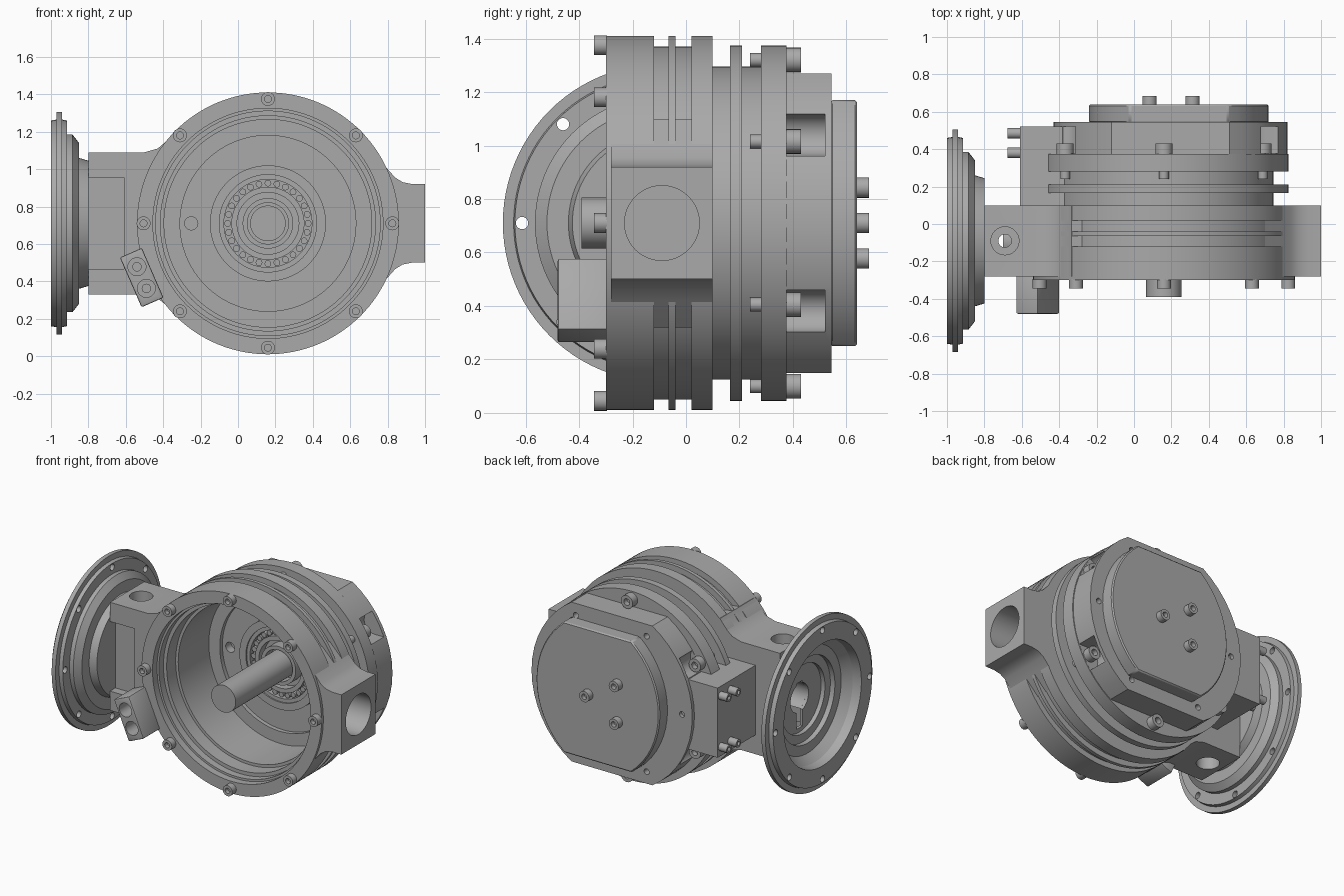
import bpy, bmesh, math
from math import sin, cos, pi, radians
from mathutils import Matrix, Vector

cube = bpy.data.objects.get("Cube")
if cube:
    bpy.data.objects.remove(cube, do_unlink=True)

grey = bpy.data.materials.new("machined grey")
grey.use_nodes = True
grey.diffuse_color = (0.4, 0.4, 0.4, 1)
grey.node_tree.nodes["Principled BSDF"].inputs["Base Color"].default_value = (0.4, 0.4, 0.4, 1)

CX, CZ = 0.16, 0.71      # main axis, running along y
FY = -0.09               # flange axis offset, running along x
AXES = {
    "x": lambda u, v, a: (a, u, v),
    "y": lambda u, v, a: (u, a, v),
    "z": lambda u, v, a: (u, v, a),
}


def finish(name, bm):
    bmesh.ops.remove_doubles(bm, verts=bm.verts, dist=1e-5)
    bmesh.ops.recalc_face_normals(bm, faces=bm.faces)
    mesh = bpy.data.meshes.new(name)
    bm.to_mesh(mesh)
    bm.free()
    obj = bpy.data.objects.new(name, mesh)
    bpy.context.collection.objects.link(obj)
    mesh.materials.append(grey)
    return obj


def lathe(name, profile, u=CX, v=CZ, axis="y", n=96):
    """Revolve a closed loop of (radius, position) points about an axis."""
    bm = bmesh.new()
    place = AXES[axis]
    rings = []
    for k in range(n):
        t = 2 * pi * k / n
        rings.append([bm.verts.new(place(u + r * cos(t), v + r * sin(t), a)) for r, a in profile])
    m = len(profile)
    for k in range(n):
        p, q = rings[k], rings[(k + 1) % n]
        for i in range(m):
            j = (i + 1) % m
            if profile[i][0] == 0 and profile[j][0] == 0:
                continue
            bm.faces.new((p[i], p[j], q[j], q[i]))
    return finish(name, bm)


def cylinder(name, r, a, b, u=CX, v=CZ, axis="y", n=32):
    return lathe(name, [(0, a), (r, a), (r, b), (0, b)], u, v, axis, n)


def ring(name, inner, outer, a, b):
    return lathe(name, [(inner, a), (outer, a), (outer, b), (inner, b)])


def prism(name, outline, a, b):
    """Extrude an (x, z) outline along y."""
    bm = bmesh.new()
    base = bm.faces.new([bm.verts.new((x, a, z)) for x, z in outline])
    out = bmesh.ops.extrude_face_region(bm, geom=[base])
    moved = [e for e in out["geom"] if isinstance(e, bmesh.types.BMVert)]
    bmesh.ops.translate(bm, verts=moved, vec=(0, b - a, 0))
    return finish(name, bm)


def box(name, x, y, z):
    return prism(name, [(x[0], z[0]), (x[1], z[0]), (x[1], z[1]), (x[0], z[1])], *y)


def cut(obj, *cutters):
    for c in cutters:
        mod = obj.modifiers.new("cut", "BOOLEAN")
        mod.operation, mod.solver, mod.object = "DIFFERENCE", "EXACT", c
    graph = bpy.context.evaluated_depsgraph_get()
    mesh = bpy.data.meshes.new_from_object(obj.evaluated_get(graph))
    obj.modifiers.clear()
    obj.data = mesh


def bolt(name, r, base, top, u, v, axis="y"):
    s, deep = r * 0.5, base + (top - base) * 0.4
    return lathe(name, [(0, base), (r, base), (r, top), (s, top), (s, deep), (0, deep)], u, v, axis, 24)


def polar(r, deg, x=CX):
    return x + r * cos(radians(deg)), CZ + r * sin(radians(deg))


def mirrored(upper):
    return upper + [(x, 2 * CZ - z) for x, z in reversed(upper)]


def lens(left, right, radius, flat, steps=16):
    """Two arcs ending at x = left and x = right, cut flat above and below."""
    top = math.asin(flat / radius)
    angles = [top * (2 * k / steps - 1) for k in range(steps + 1)]
    arc = [(right - radius + radius * cos(t), CZ + radius * sin(t)) for t in angles]
    return arc + [(left + radius - radius * cos(t), CZ + radius * sin(t)) for t in reversed(angles)]


helpers = []


def helper(obj):
    obj.hide_render = True
    helpers.append(obj)
    return obj


# Ribbed round housing with a stepped hollow interior
R, GROOVE, NECK, RIM = 0.70, 0.66, 0.585, 0.665
body = lathe("housing", [
    (0.615, -0.3), (R, -0.3), (R, -0.12), (GROOVE, -0.12), (GROOVE, -0.065), (R, -0.065),
    (R, -0.04), (GROOVE, -0.04), (GROOVE, 0.02), (R, 0.02), (R, 0.1), (NECK, 0.1),
    (NECK, 0.165), (RIM, 0.165), (RIM, 0.21), (NECK, 0.21), (NECK, 0.28), (RIM, 0.28),
    (RIM, 0.375), (0, 0.375), (0, 0.36), (0.26, 0.36), (0.26, 0.23), (0.31, 0.23),
    (0.31, 0.27), (0.47, 0.27), (0.47, 0.24), (0.555, 0.24), (0.555, -0.1), (0.575, -0.1),
    (0.575, -0.2), (0.6, -0.2), (0.6, -0.25), (0.615, -0.25)], n=128)
side_bore = helper(cylinder("side_bore", 0.14, 0.8, 1.1, FY, CZ, "x", 48))
wall_hole = helper(cylinder("wall_hole", 0.035, 0.2, 0.33, -0.25, CZ))
cut(body, side_bore, wall_hole)

# Side arms blending into the housing
hollow = helper(cylinder("hollow", 0.62, -0.5, 0.3, n=128))
right_arm = prism("plain_arm", mirrored([
    (1, 0.92), (0.93, 0.92), (0.88, 0.93), (0.84, 0.955), (0.8, 1.0), (0.7, 1.1)]), -0.28, 0.1)
cut(right_arm, hollow, side_bore)
left_arm = prism("flange_arm", mirrored([
    (-0.8, 1.09), (-0.5, 1.09), (-0.43, 1.11), (-0.375, 1.155), (-0.335, 1.21), (-0.25, 1.2)]), -0.28, 0.1)
port_x = -0.69
cut(left_arm, hollow,
    helper(box("arm_recess", (-0.9, -0.61), (-0.4, -0.22), (0.465, 0.955))),
    helper(cylinder("upper_port", 0.075, 0.95, 1.2, port_x, FY, "z")),
    helper(cylinder("lower_port", 0.075, 0.2, 0.47, port_x, FY, "z")),
    helper(cylinder("through_port", 0.035, 0, 1.3, port_x, FY, "z")),
    helper(cylinder("arm_bore", 0.1, -0.9, -0.6, FY, CZ, "x")))

# Hollow stepped flange with a ring of holes
flange = lathe("mount_flange", [
    (0.43, -1), (0.55, -1), (0.555, -0.97), (0.595, -0.97), (0.595, -0.94), (0.555, -0.94),
    (0.55, -0.915), (0.475, -0.915), (0.475, -0.885), (0.43, -0.85), (0.35, -0.85), (0.335, -0.8),
    (0.1, -0.8), (0.1, -0.82), (0.24, -0.82), (0.24, -0.85), (0.3, -0.85), (0.3, -0.885),
    (0.37, -0.885), (0.42, -0.94)], FY, CZ, "x")
cut(flange, *[helper(cylinder("flange_hole", 0.023, -1.1, -0.8, *polar(0.523, 45 * k, FY), "x", 20))
              for k in range(8)])
flange_slot = helper(box("flange_slot", (-0.9, -0.7), (FY - 0.035, FY + 0.035), (0.5, 0.82)))
cut(flange, flange_slot)
cut(left_arm, flange_slot)

# Rear plate with bolt pockets, and the cover on it
plate = prism("rear_plate", lens(-0.43, 0.82, 0.66, 0.56), 0.37, 0.545)
pockets = []
for side in (1, -1):
    for deg in (30, -30):
        bx, bz = polar(0.62, deg)
        bx = CX + side * (bx - CX)
        bz += 0.02 if deg > 0 else -0.02
        arc = [(bx - side * 0.08 * cos(t), bz + 0.08 * sin(t))
               for t in [pi * (k / 12 - 0.5) for k in range(13)]]
        outline = arc + [(bx + side * 0.3, bz + 0.08), (bx + side * 0.3, bz - 0.08)]
        pockets.append(helper(prism("pocket", outline, 0.376, 0.52)))
holes = [helper(cylinder("plate_hole", 0.02, 0.46, 0.6, *polar(0.55, 60 * k, 0.2), n=16))
         for k in range(6)]
cut(plate, *pockets, *holes)
cover = prism("rear_cover", lens(-0.24, 0.72, 0.595, 0.46), 0.54, 0.64)
bevel = cover.modifiers.new("soft edge", "BEVEL")
bevel.width, bevel.segments, bevel.limit_method = 0.008, 1, "ANGLE"
for k in range(3):
    bolt("cover_bolt", 0.038, 0.635, 0.685, *polar(0.153, 120 * k))

# Rim bolts: eight in front, six behind with their tips showing
for k in range(8):
    bolt("front_bolt", 0.037, -0.295, -0.345, *polar(0.665, 45 * k))
for k in range(6):
    spot = polar(0.61, 30 + 60 * k)
    bolt("rear_bolt", 0.046, 0.37, 0.43, *spot)
    cylinder("bolt_tip", 0.026, 0.24, 0.285, *spot, n=20)

# Side connection box with four screws
side_box = box("side_box", (-0.61, -0.3), (0.1, 0.52), (0.465, 0.955))
cut(side_box, helper(cylinder("box_clearance", 0.57, 0, 0.375, n=96)))
for y in (0.38, 0.485):
    for z in (CZ - 0.18, CZ + 0.18):
        bolt("box_screw", 0.028, -0.605, -0.675, y, z, "x")

# Tilted terminal block with two sockets
mid, along = Vector((-0.515, 0.42)), Vector((0.4, -0.917))
across = Vector((0.917, 0.4))
block = prism("terminal_block", [tuple(mid + along * a * 0.145 + across * b * 0.064)
              for a, b in ((-1, -1), (-1, 1), (1, 1), (1, -1))], -0.48, -0.24)
soft = block.modifiers.new("soft edge", "BEVEL")
soft.width, soft.segments = 0.008, 2
cut(block, *[helper(cylinder("socket", 0.048, -0.6, -0.36, *(mid + along * s * 0.063))) for s in (-1, 1)])
for s in (-1, 1):
    ring_spot = mid + along * s * 0.063
    cylinder("socket_core", 0.025, -0.4, -0.35, *ring_spot, n=20)

# Roller bearing and keyed shaft
ring("outer_race", 0.235, 0.262, 0.24, 0.36)
ring("inner_race", 0.165, 0.195, 0.24, 0.36)
ring("bearing_back", 0.09, 0.25, 0.3, 0.36)
ring("shaft_sleeve", 0.11, 0.135, 0.22, 0.36)
for k in range(28):
    cylinder("roller", 0.018, 0.25, 0.32, *polar(0.215, k * 360 / 28), n=12)
shaft = cylinder("drive_shaft", 0.095, -0.39, 0.365, n=48)
cut(shaft, helper(box("keyway", (0.04, 0.1), (0.05, 0.3), (CZ - 0.015, CZ + 0.015))))

# Remove cutters, then smooth round surfaces while keeping edges crisp
for h in helpers:
    bpy.data.objects.remove(h, do_unlink=True)
bpy.ops.object.select_all(action="DESELECT")
for obj in bpy.context.collection.objects:
    if obj.type == "MESH":
        obj.select_set(True)
        bpy.context.view_layer.objects.active = obj
bpy.ops.object.shade_smooth_by_angle(angle=radians(25))
